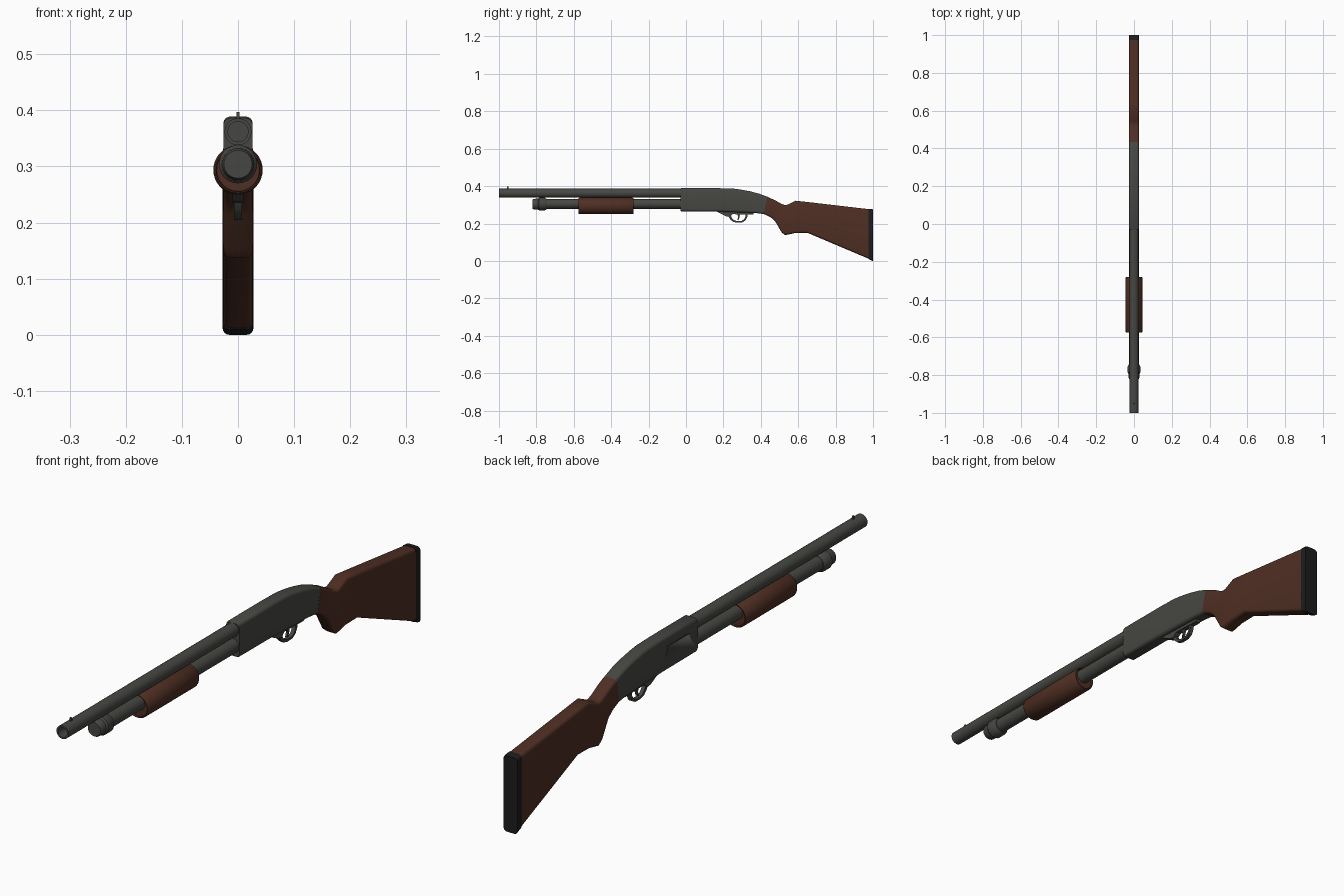
import bpy, bmesh, math

if "Cube" in bpy.data.objects:
    bpy.data.objects.remove(bpy.data.objects["Cube"])


def material(name, rgb):
    m = bpy.data.materials.new(name)
    m.diffuse_color = (*rgb, 1)
    m.use_nodes = True
    m.node_tree.nodes["Principled BSDF"].inputs["Base Color"].default_value = m.diffuse_color
    return m


METAL = material("gunmetal", (0.062, 0.064, 0.056))
WOOD = material("brown_wood", (0.078, 0.028, 0.017))
RUBBER = material("black_rubber", (0.012, 0.012, 0.012))


def finish(name, bm, mat):
    bmesh.ops.recalc_face_normals(bm, faces=bm.faces)
    me = bpy.data.meshes.new(name)
    bm.to_mesh(me)
    bm.free()
    me.materials.append(mat)
    ob = bpy.data.objects.new(name, me)
    bpy.context.collection.objects.link(ob)
    bpy.context.view_layer.objects.active = ob
    ob.select_set(True)
    bpy.ops.object.shade_smooth_by_angle(angle=math.radians(32))
    ob.select_set(False)
    return ob


def bridge(bm, rings):
    n = len(rings[0])
    for a, b in zip(rings, rings[1:]):
        for i in range(n):
            bm.faces.new((a[i], a[(i + 1) % n], b[(i + 1) % n], b[i]))
    bm.faces.new(rings[0])
    bm.faces.new(rings[-1])


def lathe(name, profile, z, mat, seg=36):
    """Turned part along y: profile of (y, radius)."""
    bm = bmesh.new()
    rings = [[bm.verts.new((r * math.cos(t), y, z + r * math.sin(t)))
              for t in (2 * math.pi * i / seg for i in range(seg))] for y, r in profile]
    bridge(bm, rings)
    return finish(name, bm, mat)


def loft(name, stations, w, r, mat):
    """Rounded-rectangle sections: (y_top, z_top, y_bottom, z_bottom)."""
    bm = bmesh.new()
    rings = []
    for yt, zt, yb, zb in stations:
        h = math.hypot(yt - yb, zt - zb)
        ring = []
        for k, (sx, top) in enumerate(((1, 1), (-1, 1), (-1, 0), (1, 0))):
            for j in range(5):
                a = math.pi / 2 * (k + j / 4)
                x = sx * (w - r) + r * math.cos(a)
                f = ((h - r if top else r) + r * math.sin(a)) / h
                ring.append(bm.verts.new((x, yb + (yt - yb) * f, zb + (zt - zb) * f)))
        rings.append(ring)
    bridge(bm, rings)
    return finish(name, bm, mat)


def prism(name, pts, w, mat, x=0):
    """Side outline (y, z) given thickness in x."""
    bm = bmesh.new()
    bridge(bm, [[bm.verts.new((x + s * w, y, z)) for y, z in pts] for s in (-1, 1)])
    return finish(name, bm, mat)


# barrel with open bore, and bead sight
lathe("barrel", [(-0.85, 0.018), (-1, 0.018), (-1, 0.024), (0.0, 0.024)], 0.362, METAL)
prism("front_sight", [(-0.957, 0.38), (-0.948, 0.38), (-0.949, 0.397), (-0.956, 0.397)], 0.003, METAL)

# magazine tube and stepped cap
lathe("magazine_tube", [(-0.76, 0.026), (0.0, 0.026)], 0.305, METAL)
lathe("magazine_cap", [(-0.82, 0.025), (-0.815, 0.028), (-0.792, 0.029), (-0.786, 0.034),
                       (-0.755, 0.034), (-0.745, 0.028)], 0.304, METAL)

# sliding fore-end with recessed ends
lathe("fore_end", [(-0.568, 0.032), (-0.568, 0.038), (-0.575, 0.039), (-0.575, 0.041), (-0.57, 0.044),
                   (-0.285, 0.044), (-0.28, 0.041), (-0.28, 0.038), (-0.287, 0.037),
                   (-0.287, 0.032)], 0.294, WOOD)

# receiver
receiver = loft("receiver", [(-0.03, 0.386, -0.03, 0.268), (-0.025, 0.389, -0.025, 0.265),
                             (0.17, 0.389, 0.17, 0.264), (0.25, 0.387, 0.25, 0.261),
                             (0.29, 0.382, 0.285, 0.26), (0.34, 0.373, 0.33, 0.258),
                             (0.39, 0.36, 0.375, 0.256), (0.435, 0.343, 0.415, 0.251)],
                0.026, 0.012, METAL)

# narrow slot on the left side of the receiver
cutter = prism("slot_cutter", [(0.02, 0.346), (0.14, 0.346), (0.14, 0.352), (0.02, 0.352)],
               0.004, METAL, x=-0.026)
cutter.hide_render = True
cutter.hide_set(True)
cut = receiver.modifiers.new("slot", 'BOOLEAN')
cut.operation = 'DIFFERENCE'
cut.solver = 'EXACT'
cut.object = cutter
bpy.context.view_layer.objects.active = receiver
bpy.ops.object.modifier_apply(modifier=cut.name)
bpy.data.objects.remove(cutter)

# trigger group: base plate, guard loop, trigger
prism("trigger_plate", [(0.165, 0.27), (0.165, 0.264), (0.215, 0.238), (0.235, 0.235), (0.25, 0.25),
                        (0.36, 0.247), (0.365, 0.265)], 0.010, METAL)
outer = [(0.225, 0.24), (0.235, 0.224), (0.25, 0.21), (0.27, 0.205), (0.3, 0.206),
         (0.318, 0.216), (0.328, 0.235), (0.33, 0.262)]
inner = [(0.24, 0.243), (0.246, 0.229), (0.257, 0.218), (0.272, 0.213), (0.297, 0.214),
         (0.31, 0.222), (0.318, 0.238), (0.32, 0.262)]
prism("trigger_guard", outer + inner[::-1], 0.007, METAL)
prism("trigger", [(0.272, 0.255), (0.288, 0.255), (0.287, 0.235), (0.281, 0.219),
                  (0.274, 0.219), (0.279, 0.235)], 0.004, METAL)

# shoulder stock with pistol grip
loft("stock", [(0.435, 0.343, 0.415, 0.251), (0.475, 0.325, 0.452, 0.234), (0.512, 0.304, 0.476, 0.213),
               (0.53, 0.298, 0.512, 0.152), (0.543, 0.301, 0.53, 0.138), (0.587, 0.322, 0.583, 0.149),
               (0.65, 0.315, 0.65, 0.15), (0.976, 0.277, 0.976, 0.012)], 0.0265, 0.012, WOOD)

# butt pad
loft("butt_pad", [(0.975, 0.279, 0.975, 0.01), (0.995, 0.277, 0.995, 0.001),
                  (1.0, 0.274, 1.0, 0.0)], 0.0275, 0.012, RUBBER)
